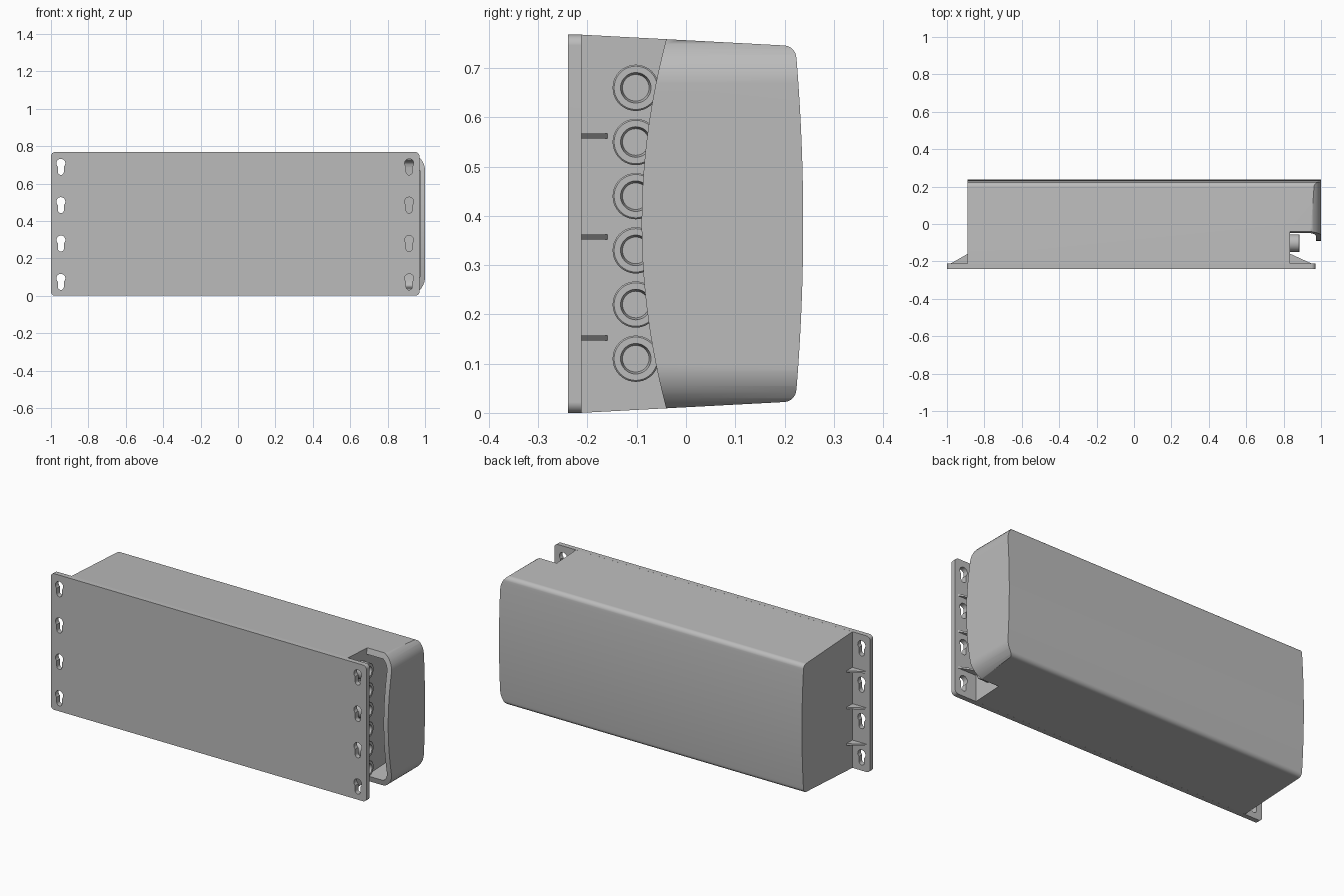
import bpy, bmesh
from math import radians, cos, sin, pi

if "Cube" in bpy.data.objects:
    bpy.data.objects.remove(bpy.data.objects["Cube"])

GREY = bpy.data.materials.new("light grey")
GREY.use_nodes = True
COLOUR = (0.5, 0.5, 0.5, 1)
GREY.diffuse_color = COLOUR
GREY.node_tree.nodes["Principled BSDF"].inputs["Base Color"].default_value = COLOUR

MID = 0.384      # mid height
END = 0.835      # cable end wall
TOP = 2 * MID


def arc(cx, cy, r, a0, a1, n=10):
    steps = [radians(a0 + (a1 - a0) * i / n) for i in range(n + 1)]
    return [(cx + r * cos(a), cy + r * sin(a)) for a in steps]


def prism(name, outline, axis, lo, hi):
    """Extrude a closed outline along an axis; outline holds the other two coordinates."""
    def place(p, d):
        v = list(p)
        v.insert("xyz".index(axis), d)
        return v
    bm = bmesh.new()
    face = bm.faces.new([bm.verts.new(place(p, lo)) for p in outline])
    moved = bmesh.ops.extrude_face_region(bm, geom=[face])["geom"]
    shift = place((0, 0), hi - lo)
    bmesh.ops.translate(bm, vec=shift, verts=[v for v in moved if isinstance(v, bmesh.types.BMVert)])
    bmesh.ops.recalc_face_normals(bm, faces=bm.faces)
    return finish(name, bm)


def finish(name, bm):
    mesh = bpy.data.meshes.new(name)
    bm.to_mesh(mesh)
    bm.free()
    mesh.materials.append(GREY)
    ob = bpy.data.objects.new(name, mesh)
    bpy.context.collection.objects.link(ob)
    return ob


def select(ob):
    bpy.ops.object.select_all(action='DESELECT')
    ob.select_set(True)
    bpy.context.view_layer.objects.active = ob


def cut(ob, tool, operation='DIFFERENCE'):
    mod = ob.modifiers.new("cut", 'BOOLEAN')
    mod.object, mod.operation, mod.solver = tool, operation, 'EXACT'
    select(ob)
    bpy.ops.object.modifier_apply(modifier=mod.name)
    bpy.data.objects.remove(tool)


def smooth(ob):
    select(ob)
    bpy.ops.object.shade_smooth_by_angle(angle=radians(30))
    mod = ob.modifiers.new("even shading", 'WEIGHTED_NORMAL')
    mod.keep_sharp = True


def section(inset, front):
    """Drafted cross-section with a crowned back, in y and z."""
    upper = [(front, MID - inset)]
    upper += [(y - inset, z - MID - inset) for y, z in arc(0.198, 0.72, 0.026, 87, 10)]
    half = 0.33 - inset
    crown = [half * (1 - i / 10) for i in range(11)]
    upper += [(0.238 - inset - 0.014 * (h / 0.34) ** 2, h) for h in crown]
    lower = [(y, -h) for y, h in reversed(upper[:-1])]
    return [(y, MID + h) for y, h in upper + lower]


def plan(x0, x1, inset, r):
    """Outline in x and z with the two cable-end corners rounded."""
    low, high = inset, TOP - inset
    return ([(x0, low)] + arc(x1 - r, low + r, r, -90, 0)
            + arc(x1 - r, high - r, r, 0, 90) + [(x0, high)])


# Main case and cable hood in one drafted shell
case = prism("case_with_hood", section(0, -0.215), 'x', -0.89, 1.1)
cut(case, prism("plan_cutter", plan(-0.95, 1.0, 0, 0.1), 'y', -0.5, 0.5), 'INTERSECT')

# Open space beneath the hood with a bowed lower edge
bow = [(-0.09 + 0.05 * ((z - MID) / 0.375) ** 2, z)
       for z in [-0.05 + 0.87 * i / 30 for i in range(31)]]
notch = [(-0.5, -0.05)] + bow + [(-0.5, 0.82)]
cut(case, prism("notch_cutter", notch, 'x', END, 1.2))

# Hollow inside the hood
cavity = prism("cavity_cutter", section(0.028, -0.4), 'x', END, 1.1)
cut(cavity, prism("cavity_plan", plan(0.7, 0.972, 0.028, 0.075), 'y', -0.5, 0.5), 'INTERSECT')
cut(case, cavity)
smooth(case)

# Mounting plate with rounded corners and keyhole slots
R = 0.022
outline = []
for cx, cz, a in ((0.97 - R, TOP - R, 0), (R - 1, TOP - R, 90), (R - 1, R, 180), (0.97 - R, R, 270)):
    outline += arc(cx, cz, R, a, a + 90, 6)
plate = prism("mounting_plate", outline, 'y', -0.24, -0.212)
for x in (-0.947, 0.915):
    for i in range(4):
        z = 0.093 + 0.205 * i
        keyhole = arc(x, z, 0.024, -48, 228, 20) + arc(x, z - 0.046, 0.016, 180, 360)
        cut(plate, prism("keyhole_cutter", keyhole, 'y', -0.3, -0.1))
smooth(plate)

# Triangular stiffening ribs at both ends
for side, foot, wall in (("right", -0.985, -0.885), ("left", 0.955, END - 0.005)):
    for i in range(3):
        z = 0.152 + 0.205 * i
        prism(f"{side}_rib_{i + 1}", [(foot, -0.214), (wall, -0.214), (wall, -0.157)],
              'z', z - 0.005, z + 0.005)


# Cable entry bosses, turned about the x axis
def cable_entry(name, z):
    bm = bmesh.new()
    rings = []
    n = 40
    for r, d in ((0.047, -0.005), (0.047, 0.048), (0.044, 0.051), (0.031, 0.051), (0.027, 0.035)):
        rings.append([bm.verts.new((END + d, -0.102 + r * cos(2 * pi * k / n),
                                    z + r * sin(2 * pi * k / n))) for k in range(n)])
    for a, b in zip(rings, rings[1:]):
        for k in range(n):
            m = (k + 1) % n
            bm.faces.new((a[k], a[m], b[m], b[k]))
    bm.faces.new(rings[0])
    bm.faces.new(rings[-1])
    bmesh.ops.recalc_face_normals(bm, faces=bm.faces)
    smooth(finish(name, bm))


for i in range(6):
    cable_entry(f"cable_entry_{i + 1}", 0.11 + 0.11 * i)
